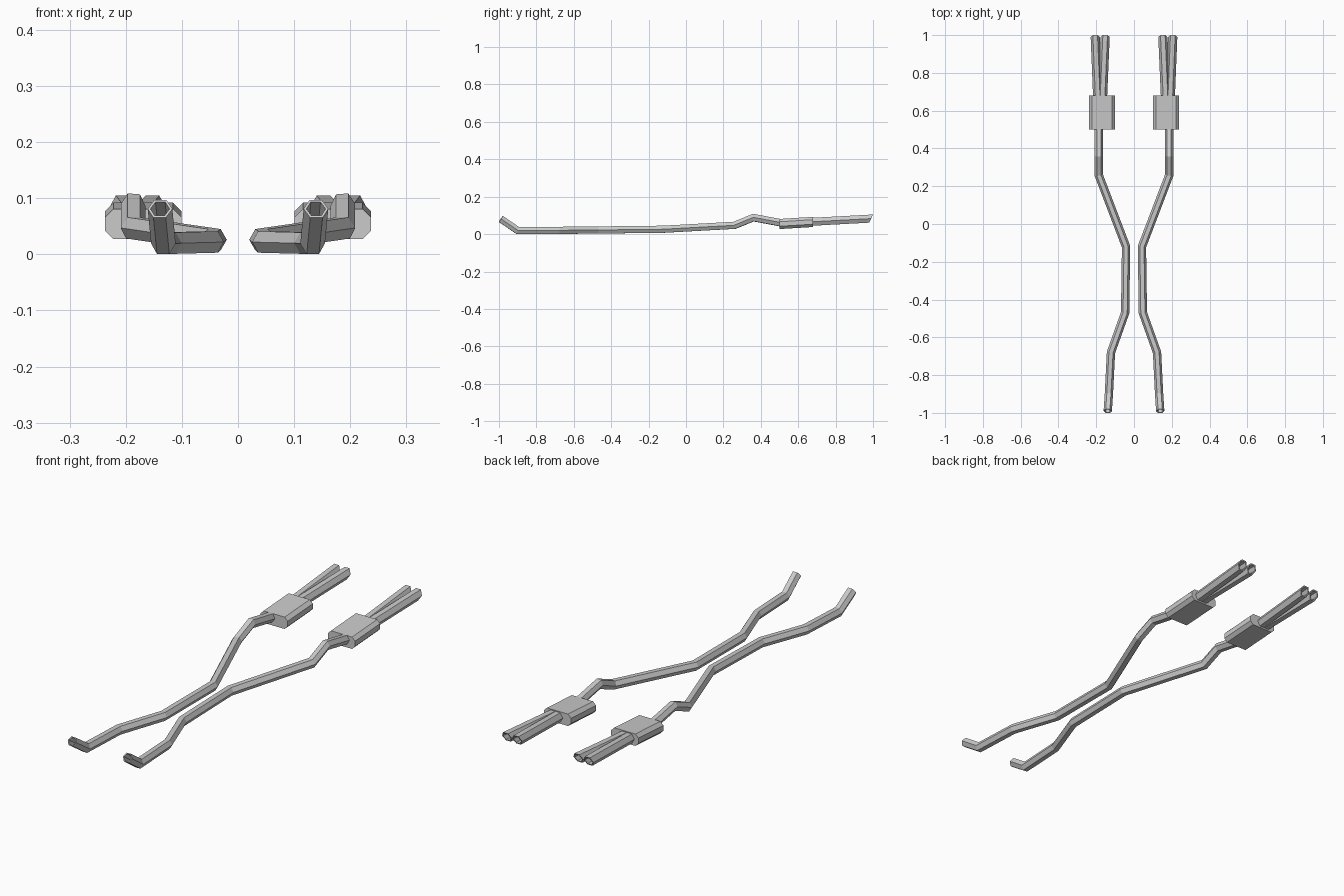
import bpy, bmesh
from math import cos, sin, pi
from mathutils import Vector

if "Cube" in bpy.data.objects:
    bpy.data.objects.remove(bpy.data.objects["Cube"])


def finish(bm, name):
    bmesh.ops.recalc_face_normals(bm, faces=bm.faces)
    me = bpy.data.meshes.new(name)
    bm.to_mesh(me)
    bm.free()
    ob = bpy.data.objects.new(name, me)
    bpy.context.collection.objects.link(ob)
    # Left-hand copy
    ob.modifiers.new("mirror", 'MIRROR').use_axis[0] = True
    return ob


def bridge(bm, a, b):
    n = len(a)
    for i in range(n):
        bm.faces.new((a[i], a[(i + 1) % n], b[(i + 1) % n], b[i]))


def pipe(name, path, r, depth, open_start=False, open_end=False, end_normal=None, sides=6):
    """Mitred hexagonal pipe with optional hollow ends."""
    pts = [Vector(p) for p in path]
    dirs = [(b - a).normalized() for a, b in zip(pts, pts[1:])]
    side = dirs[0].cross(Vector((0, 0, 1))).normalized()
    up = side.cross(dirs[0])
    ring = [pts[0] + r * (side * cos(2 * pi * i / sides) + up * sin(2 * pi * i / sides))
            for i in range(sides)]
    rings = [ring]
    for k, d in enumerate(dirs):
        p = pts[k + 1]
        if k + 1 < len(dirs):
            n = d + dirs[k + 1]
        else:
            n = Vector(end_normal) if end_normal else d
        ring = [v + d * ((p - v).dot(n) / d.dot(n)) for v in ring]
        rings.append(ring)
    bm = bmesh.new()
    loops = [[bm.verts.new(v) for v in rg] for rg in rings]
    for a, b in zip(loops, loops[1:]):
        bridge(bm, a, b)
    ends = ((loops[0], pts[0], dirs[0], open_start), (loops[-1], pts[-1], -dirs[-1], open_end))
    for loop, c, inward, hollow in ends:
        if hollow:
            rim = [bm.verts.new(c + (v.co - c) * 0.78) for v in loop]
            deep = [bm.verts.new(v.co + inward * depth) for v in rim]
            bridge(bm, loop, rim)
            bridge(bm, rim, deep)
            loop = deep
        bm.faces.new(loop)
    return finish(bm, name)


# Long bent pipe, from the upturned front end to the silencer
pipe("main_pipe", [(0.139, -0.99, 0.081), (0.133, -0.90, 0.0195), (0.122, -0.68, 0.020),
                   (0.047, -0.47, 0.022), (0.042, -0.12, 0.026), (0.187, 0.26, 0.047),
                   (0.187, 0.36, 0.088), (0.187, 0.52, 0.058)],
     0.022, 0.06, open_start=True)

# Silencer box: chamfered section, tilted slightly up to the rear
bm = bmesh.new()
hw, hh, c = 0.068, 0.027, 0.015
section = [(hw, hh - c), (hw - c, hh), (c - hw, hh), (-hw, hh - c),
           (-hw, c - hh), (c - hw, -hh), (hw - c, -hh), (hw, c - hh)]
front, back = [[bm.verts.new((0.169 + x, y, zc + z)) for x, z in section]
               for y, zc in ((0.5, 0.054), (0.68, 0.065))]
bridge(bm, front, back)
bm.faces.new(front)
bm.faces.new(back)
finish(bm, "silencer")

# Twin tail pipes, splayed and slash cut
for name, x0, x1 in (("inner_tail_pipe", 0.169, 0.153), ("outer_tail_pipe", 0.19, 0.205)):
    pipe(name, [(x0, 0.62, 0.063), (x1, 0.99, 0.083)], 0.0245, 0.25,
         open_end=True, end_normal=(0, 1, -0.45))
